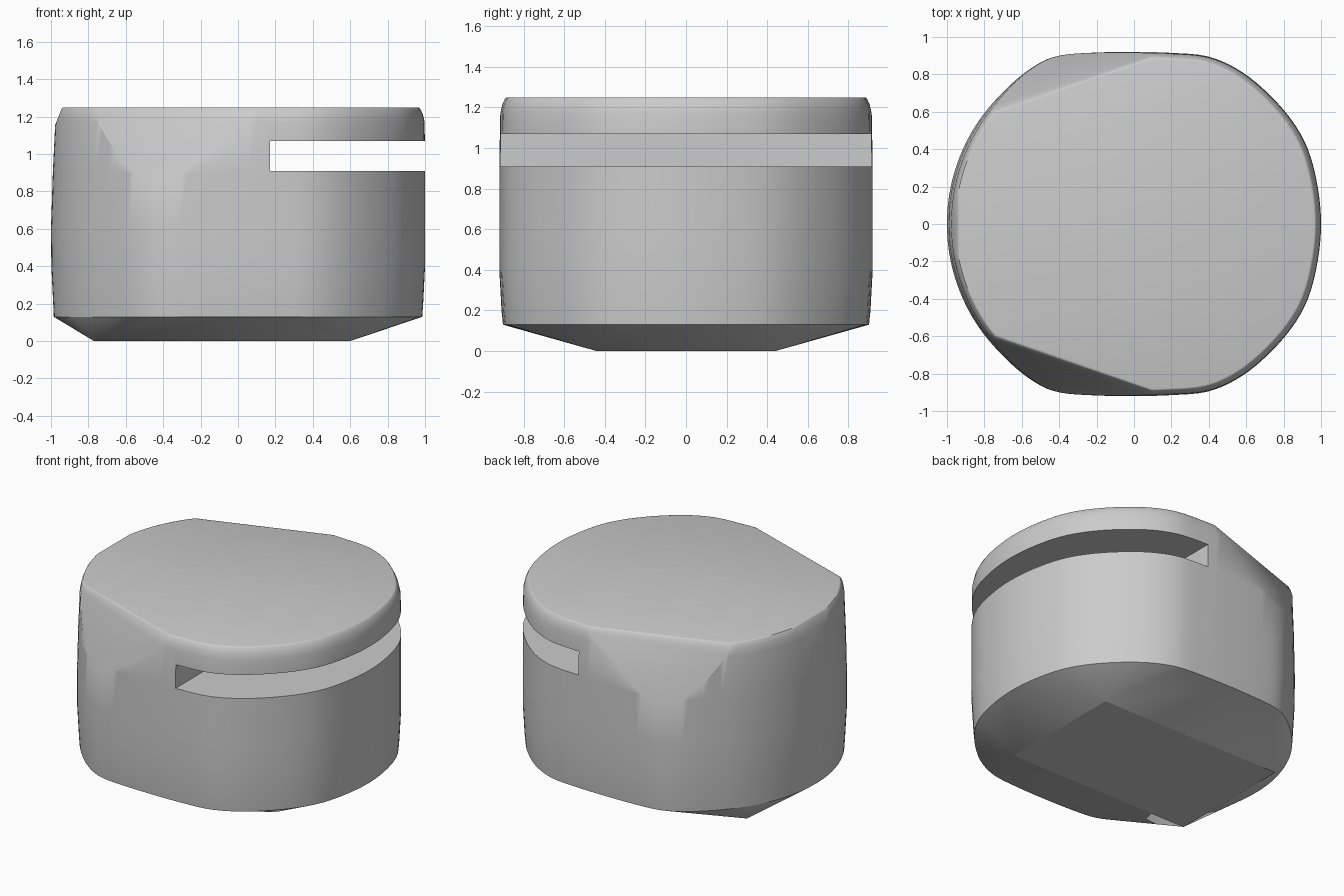
import bpy, bmesh
from mathutils import Vector

cube = bpy.data.objects.get("Cube")
if cube:
    bpy.data.objects.remove(cube)

# Plan outline of one half, from the left end round to the right end
HALF = [(1, 0), (.982, .2), (.93, .4), (.84, .56), (.7, .715), (.55, .83), (.39, .897),
        (.2, .915), (0, .92), (-.22, .916), (-.4, .9), (-.52, .852), (-.66, .745),
        (-.81, .58), (-.915, .4), (-.98, .2), (-1, 0)]
# Wall profile: height, scale on +x, scale on -x, scale in y
PROFILE = [(.13, .985, .985, .98), (.2, .99, .988, .988), (.4, 1, .998, 1), (.6, 1, 1, 1),
           (.9, 1, .99, 1), (1.17, .998, .977, .995), (1.215, .988, .968, .985), (1.25, .97, .955, .967)]
TOP, BASE = PROFILE[-1][0], PROFILE[0][0]


def smooth_loop(points, steps=4):
    """Closed Catmull-Rom curve through the points."""
    pts, n, out = [Vector(p) for p in points], len(points), []
    for i in range(n):
        a, b, c, d = (pts[(i + k) % n] for k in (-1, 0, 1, 2))
        for s in range(steps):
            t = s / steps
            out.append(b + (c - a) * t / 2 + (a * 2 - b * 5 + c * 4 - d) * t * t / 2
                       + (b * 3 - a - c * 3 + d) * t ** 3 / 2)
    return out


def slice_off(bm, point, normal):
    """Cut away everything beyond a plane and cap the cut."""
    cut = bmesh.ops.bisect_plane(bm, geom=bm.verts[:] + bm.edges[:] + bm.faces[:], dist=1e-5,
                                 plane_co=point, plane_no=normal, clear_outer=True)
    edges = [e for e in cut["geom_cut"] if isinstance(e, bmesh.types.BMEdge)]
    bmesh.ops.contextual_create(bm, geom=edges)


outline = smooth_loop(HALF + [(x, -y) for x, y in HALF[-2:0:-1]])
bm = bmesh.new()

# Walls and flat top
rings = [[bm.verts.new((p.x * (right if p.x > 0 else left), p.y * sy, z)) for p in outline]
         for z, right, left, sy in PROFILE]
count = len(outline)
for low, high in zip(rings, rings[1:]):
    for i in range(count):
        j = (i + 1) % count
        bm.faces.new((low[i], low[j], high[j], high[i]))
bm.faces.new(rings[-1])

# Faceted underside tapering to a rectangle
foot = [bm.verts.new((x, y, 0)) for x in (-.77, .6) for y in (-.44, .44)]
bmesh.ops.convex_hull(bm, input=rings[0] + foot)
lids = [f for f in bm.faces if all(abs(v.co.z - BASE) < 1e-4 for v in f.verts)]
bmesh.ops.delete(bm, geom=lids, context='FACES_ONLY')
loose = [e for e in bm.edges if not e.link_faces]
bmesh.ops.delete(bm, geom=loose, context='EDGES')
flat = [e for e in bm.edges if all(v.co.z < .01 for v in e.verts)]
bmesh.ops.dissolve_limit(bm, angle_limit=.01, verts=foot, edges=flat)

# Sloping corner cuts and the small left-hand chamfer
for side in (-1, 1):
    slice_off(bm, (-.8, side * .58, TOP), Vector((-.326 * .39, side * .945 * .39, .169)).normalized())
slice_off(bm, (-.94, 0, TOP), Vector((-.1, 0, .04)).normalized())
bmesh.ops.recalc_face_normals(bm, faces=bm.faces[:])

# Fine rounding of the top rim, crisp edge round the foot
rim = [e for e in bm.edges if all(v.co.z > TOP - 1e-4 for v in e.verts)]
bmesh.ops.bevel(bm, geom=rim, offset=.008, segments=2, affect='EDGES', profile=.5, clamp_overlap=True)
for e in bm.edges:
    if all(v.co.z < .01 for v in e.verts):
        e.smooth = False

mesh = bpy.data.meshes.new("slotted_body")
bm.to_mesh(mesh)
bm.free()
body = bpy.data.objects.new("slotted_body", mesh)
bpy.context.collection.objects.link(body)

# Horizontal slot open to the right end
bpy.ops.mesh.primitive_cube_add(size=1, location=(.77, 0, .99))
cutter = bpy.context.object
cutter.name = "slot_cutter"
cutter.scale = (1.2, 3, .16)
cutter.hide_render = True
bpy.ops.object.select_all(action='DESELECT')
bpy.context.view_layer.objects.active = body
body.select_set(True)
slot = body.modifiers.new("slot", 'BOOLEAN')
slot.operation, slot.solver, slot.object = 'DIFFERENCE', 'EXACT', cutter
bpy.ops.object.modifier_apply(modifier=slot.name)
bpy.data.objects.remove(cutter)

# Plain grey finish
grey = bpy.data.materials.new("plain_grey")
grey.use_nodes = True
colour = (.6, .6, .6, 1)
grey.diffuse_color = colour
grey.node_tree.nodes["Principled BSDF"].inputs["Base Color"].default_value = colour
mesh = body.data
mesh.materials.clear()
mesh.materials.append(grey)
bpy.ops.object.shade_smooth_by_angle(angle=.55)
